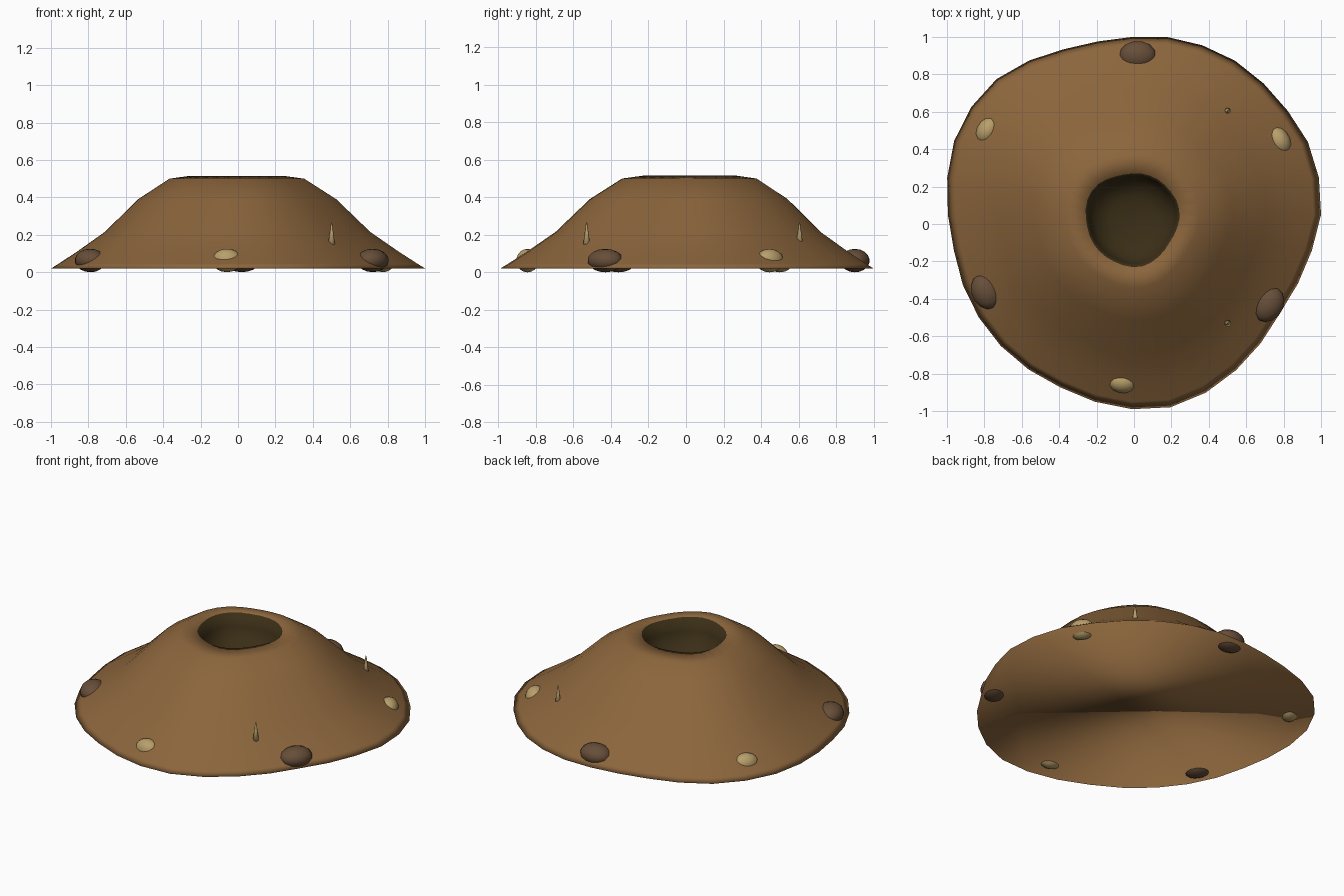
import bpy, bmesh, math

if "Cube" in bpy.data.objects:
    bpy.data.objects.remove(bpy.data.objects["Cube"])

def mat(name, rgb):
    m = bpy.data.materials.new(name)
    m.diffuse_color = (*rgb, 1)
    m.use_nodes = True
    m.node_tree.nodes["Principled BSDF"].inputs["Base Color"].default_value = m.diffuse_color
    return m

EARTH = mat("earth_brown", (0.258, 0.130, 0.045))
PIT = mat("pit_dark", (0.042, 0.027, 0.008))
ROCK = mat("rock_brown", (0.135, 0.076, 0.041))
TAN = mat("tan_stone", (0.480, 0.345, 0.145))

def finish(name, bm, mats):
    bmesh.ops.recalc_face_normals(bm, faces=bm.faces)
    for f in bm.faces:
        f.smooth = True
    me = bpy.data.meshes.new(name)
    bm.to_mesh(me)
    bm.free()
    for m in mats:
        me.materials.append(m)
    ob = bpy.data.objects.new(name, me)
    bpy.context.collection.objects.link(ob)
    return ob

# Uneven outline of the mound: radius at 32 equal angles
OUTLINE = [1.01, 1.018, 1.017, 1.0, .993, .99, .98, .968, .95, .944, .957, .991,
           1.025, 1.035, 1.03, 1.008, .985, .972, .98, .987, .993, .996, 1.0, 1.02,
           1.04, 1.05, 1.03, 1.0, .972, .95, .96, .98]
# Mound profile (radius, height), from base edge over the lip into the pit
PROFILE = [(1, .02), (.96, .045), (.86, .11), (.71, .215), (.53, .39), (.36, .50),
           (.25, .515), (.235, .43), (.20, .36), (.12, .32)]
LIP = 6

bm = bmesh.new()
rings = []
for r, z in PROFILE:
    ring = []
    for i, k in enumerate(OUTLINE):
        a = math.tau * i / len(OUTLINE)
        cy = 0.025 + 0.025 * r
        ring.append(bm.verts.new((-.01 + r * k * math.cos(a), cy + r * k * math.sin(a), z)))
    rings.append(ring)
n = len(OUTLINE)
for j in range(len(rings) - 1):
    for i in range(n):
        f = bm.faces.new((rings[j][i], rings[j][(i + 1) % n],
                          rings[j + 1][(i + 1) % n], rings[j + 1][i]))
        f.material_index = 1 if j >= LIP else 0
bm.faces.new(rings[-1]).material_index = 1   # pit floor
bm.faces.new(rings[0][::-1])                 # flat base
finish("mound", bm, [EARTH, PIT])

# Stones half buried around the base, longest along the rim
def stone(name, x, y, size, m):
    bm = bmesh.new()
    bmesh.ops.create_uvsphere(bm, u_segments=14, v_segments=9, radius=1)
    ob = finish(name, bm, [m])
    ob.scale = size
    ob.location = (x, y, size[2])
    ob.rotation_euler.z = math.atan2(y, x)

for i, (x, y) in enumerate([(.02, .90), (-.79, -.36), (.72, -.43)]):
    stone(f"large_rock_{i + 1}", x, y, (.08, .10, .0625), ROCK)
for i, (x, y) in enumerate([(-.78, .50), (.775, .445), (-.06, -.845)]):
    stone(f"small_stone_{i + 1}", x, y, (.06, .08, .0625), TAN)

# Small pointed spikes on the right-hand slope
for i, (x, y) in enumerate([(.50, -.53), (.50, .605)]):
    bm = bmesh.new()
    bmesh.ops.create_cone(bm, cap_ends=True, segments=8, radius1=.021, radius2=.003, depth=.135)
    ob = finish(f"spike_{i + 1}", bm, [TAN])
    ob.location = (x, y, .1975)
